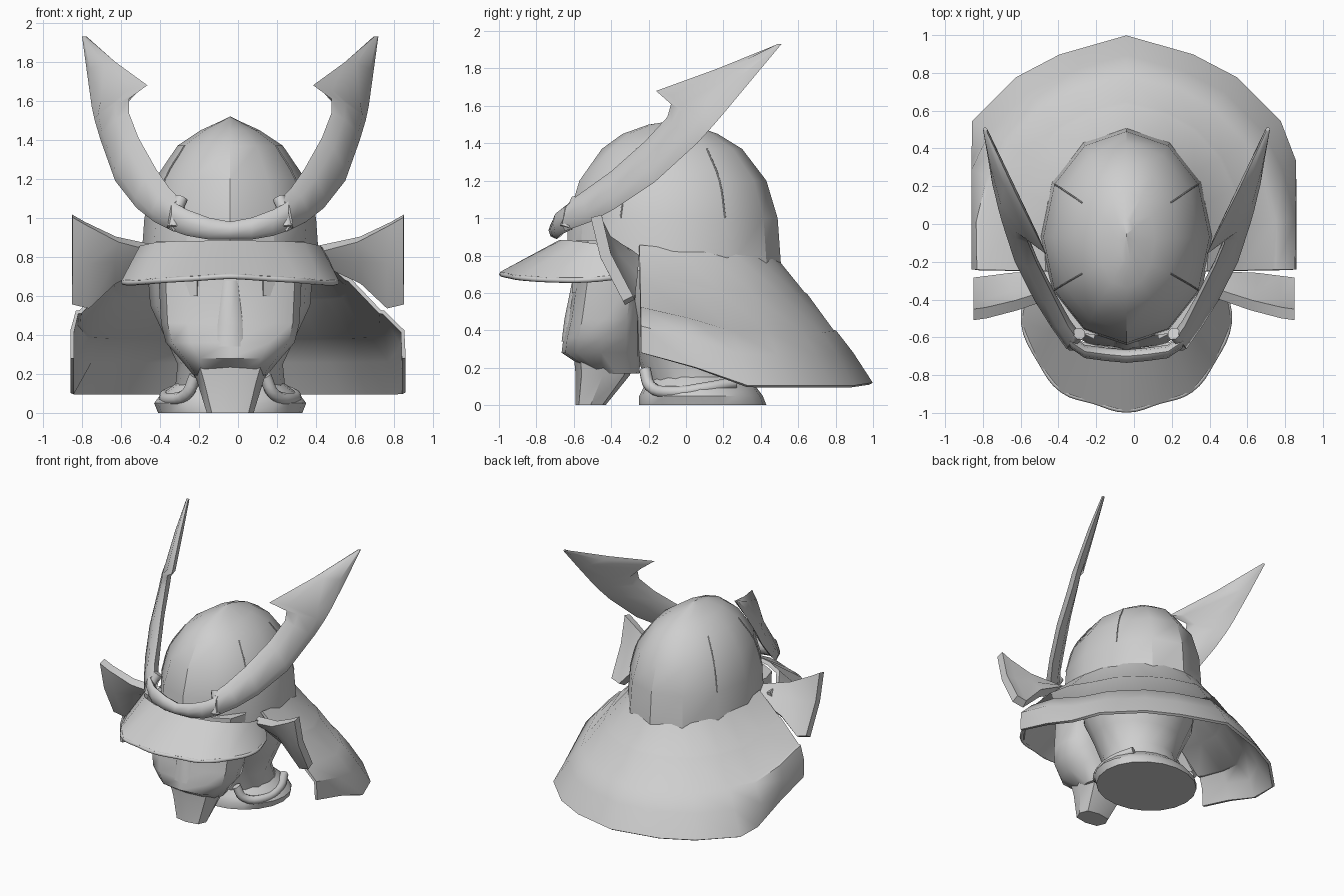
import bpy
import bmesh
from math import sin, cos, pi, radians
from mathutils import Vector

cube = bpy.data.objects.get("Cube")
if cube:
    bpy.data.objects.remove(cube)

GREY = (0.62, 0.62, 0.62, 1)
steel = bpy.data.materials.new("pale_grey")
steel.use_nodes = True
steel.diffuse_color = GREY
steel.node_tree.nodes["Principled BSDF"].inputs["Base Color"].default_value = GREY

MID = -0.04  # the helmet's own centre line
SIDE = 0.85  # flat outer limit of the neck guard and ear plates


def finish(obj, angle=35, thick=0):
    """Give the part its material, wall thickness and shading."""
    bpy.ops.object.select_all(action='DESELECT')
    obj.select_set(True)
    bpy.context.view_layer.objects.active = obj
    obj.data.materials.clear()
    obj.data.materials.append(steel)
    if thick:
        wall = obj.modifiers.new("wall", 'SOLIDIFY')
        wall.thickness, wall.offset = thick, 0
        bpy.ops.object.modifier_apply(modifier=wall.name)
    bpy.ops.object.shade_smooth_by_angle(angle=radians(angle))
    return obj


def loft(name, rows, closed=True, **look):
    """Skin a list of equally long point rows."""
    bm = bmesh.new()
    grid = [[bm.verts.new(p) for p in row] for row in rows]
    n = len(rows[0])
    for low, high in zip(grid, grid[1:]):
        for i in range(n if closed else n - 1):
            j = (i + 1) % n
            bm.faces.new((low[i], low[j], high[j], high[i]))
    if closed:
        bm.faces.new(grid[0][::-1])
        bm.faces.new(grid[-1])
    bmesh.ops.remove_doubles(bm, verts=bm.verts, dist=0.0005)
    bmesh.ops.recalc_face_normals(bm, faces=bm.faces)
    mesh = bpy.data.meshes.new(name)
    bm.to_mesh(mesh)
    bm.free()
    obj = bpy.data.objects.new(name, mesh)
    bpy.context.collection.objects.link(obj)
    return finish(obj, **look)


def ring(z, half, front, back, sides=12, power=1.0):
    """Oval cross-section; a power under one squares it off."""
    def shape(v):
        return abs(v) ** power * (1 if v >= 0 else -1)
    y, depth = (front + back) / 2, (back - front) / 2
    turns = [2 * pi * i / sides for i in range(sides)]
    return [(MID + half * shape(sin(t)), y - depth * shape(cos(t)), z) for t in turns]


def both_sides(half):
    """Mirror a row that ends on the centre line."""
    return [(MID + x, y, z) for x, y, z in half] + [(MID - x, y, z) for x, y, z in half[-2::-1]]


def tube(name, points, radius):
    curve = bpy.data.curves.new(name, 'CURVE')
    curve.dimensions = '3D'
    curve.bevel_depth, curve.bevel_resolution = radius, 2
    curve.use_fill_caps = True
    curve.resolution_u = 4
    line = curve.splines.new('BEZIER')
    line.bezier_points.add(len(points) - 1)
    for knot, p in zip(line.bezier_points, points):
        knot.co = p
        knot.handle_left_type = knot.handle_right_type = 'AUTO'
    obj = bpy.data.objects.new(name, curve)
    bpy.context.collection.objects.link(obj)
    bpy.ops.object.select_all(action='DESELECT')
    obj.select_set(True)
    bpy.context.view_layer.objects.active = obj
    bpy.ops.object.convert(target='MESH')
    return finish(bpy.context.object, 50)


# Paneled bowl with a ridged crown
dome = [(0.72, 0.46, -0.64, 0.51), (1.0, 0.44, -0.63, 0.49), (1.2, 0.385, -0.57, 0.43),
        (1.37, 0.27, -0.45, 0.30), (1.45, 0.15, -0.34, 0.17), (1.5, 0.04, -0.2, 0.03),
        (1.52, 0, -0.07, -0.05)]
loft("helmet_bowl", [ring(*r) for r in dome], angle=32)

# Raised seams between the bowl panels
for k in (2, 4, 8, 10):
    path = [Vector(ring(*r)[k]) for r in dome[1:4]]
    tube("bowl_seam", path, 0.004)

# Brim over the face
brim_in = [(0.47, -0.3, 0.83), (0.45, -0.44, 0.85), (0.37, -0.56, 0.865),
           (0.24, -0.63, 0.87), (0.12, -0.66, 0.87), (0, -0.67, 0.87)]
brim_out = [(0.51, -0.33, 0.69), (0.545, -0.52, 0.67), (0.455, -0.73, 0.67),
            (0.34, -0.88, 0.68), (0.17, -0.94, 0.69), (0, -0.985, 0.7)]
loft("brim", [both_sides(r) for r in (brim_in, brim_out)], False, thick=0.03)
tube("brim_edge", both_sides(brim_out), 0.014)

# Flared neck guard with slight plate steps, cut flat at both sides
guard_in = [(0.42, -0.25, 0.85), (0.43, -0.06, 0.83), (0.41, 0.11, 0.81), (0.35, 0.26, 0.8),
            (0.26, 0.37, 0.79), (0.14, 0.44, 0.79), (0, 0.47, 0.79)]
guard_out = [(1.0, -0.24, 0.28), (1.0, 0.05, 0.2), (0.92, 0.33, 0.1), (0.81, 0.54, 0.1),
             (0.58, 0.77, 0.1), (0.35, 0.89, 0.1), (0, 0.99, 0.115)]
guard_rows = []
for t, lift in ((0, 0), (0.3, 0.01), (0.33, 0.02), (0.6, 0.01), (0.63, 0.025), (0.8, 0.025), (1, 0)):
    row = [Vector(a).lerp(Vector(b), t) + Vector((0, 0, lift)) for a, b in zip(guard_in, guard_out)]
    guard_rows.append([(max(-SIDE, min(SIDE, x)), y, z) for x, y, z in both_sides(row)])
loft("neck_guard", guard_rows, False, angle=40, thick=0.02)

for side, label in ((1, "left"), (-1, "right")):
    # Turned-back ear plate
    ear = [[(0.41, -0.36, 0.84), (0.62, -0.43, 0.89), (0.78, -0.47, 0.97), (SIDE, -0.48, 1.01)],
           [(0.41, -0.31, 0.81), (0.64, -0.38, 0.79), (0.77, -0.42, 0.78), (SIDE, -0.43, 0.8)],
           [(0.43, -0.27, 0.78), (0.64, -0.28, 0.68), (0.77, -0.3, 0.55), (SIDE, -0.31, 0.57)]]
    loft(label + "_ear_plate", [[(side * x, y, z) for x, y, z in r] for r in ear], False,
         angle=40, thick=0.06)

    # Barbed horn: outer edge, inner edge, half thickness
    horn = [((0.29, -0.65, 0.93), (0.26, -0.61, 1.1), 0.042),
            ((0.39, -0.51, 0.98), (0.31, -0.54, 1.15), 0.04),
            ((0.48, -0.38, 1.05), (0.38, -0.4, 1.25), 0.038),
            ((0.59, -0.17, 1.19), (0.47, -0.22, 1.41), 0.036),
            ((0.665, 0.06, 1.4), (0.52, -0.1, 1.54), 0.033),
            ((0.695, 0.15, 1.5), (0.52, -0.08, 1.61), 0.031),
            ((0.71, 0.21, 1.57), (0.425, -0.16, 1.68), 0.03),
            ((0.735, 0.36, 1.75), (0.59, 0.17, 1.8), 0.024),
            ((0.755, 0.51, 1.93), (0.74, 0.49, 1.93), 0.01)]
    rows = []
    for outer, inner, half in horn:
        a, b = Vector(outer), Vector(inner)
        out = Vector((0.85, -0.5, 0.1)).normalized() * half
        points = (a, a.lerp(b, 0.25) + out, a.lerp(b, 0.75) + out,
                  b, a.lerp(b, 0.75) - out, a.lerp(b, 0.25) - out)
        rows.append([(MID + side * p.x, p.y, p.z) for p in points])
    loft(label + "_horn", rows, angle=55)

    # Collar where the horn meets the crest bar
    collar = [(MID + side * x, y, z) for x, y, z in
              ((0.29, -0.64, 0.95), (0.28, -0.61, 1.03), (0.25, -0.58, 1.1))]
    tube(label + "_horn_collar", collar, 0.035)

    # Cord lying round the foot of the neck
    cord = [(MID + side * x, y, z) for x, y, z in
            ((0.18, -0.22, 0.19), (0.22, -0.19, 0.1), (0.31, -0.07, 0.07), (0.33, 0.1, 0.09),
             (0.26, 0.26, 0.12))]
    tube(label + "_neck_cord", cord, 0.032)

    # Brow corner above the eye
    loft(label + "_brow", [[(MID + side * x, y, z) for x, y in
                            ((0.16, -0.55), (0.17, -0.61), (0.23, -0.58), (0.24, -0.5))]
                           for z in (0.6, 0.72)])

# Curved crest bar joining the horns: path point, half height
bar_path = [(0.3, -0.62, 1.01), (0.22, -0.675, 0.975), (0.11, -0.69, 0.945), (0, -0.7, 0.935)]
bar_rows = []
for x, y, z in both_sides(bar_path):
    tall = 0.045 + 0.1 * abs(x - MID)
    bar_rows.append([(x, y + 0.035 * cos(a), z + tall * sin(a))
                     for a in [pi * i / 4 for i in range(8)]])
loft("crest_bar", bar_rows, angle=50)

# Face mask
mask = [(0.17, 0.17, -0.5, -0.25), (0.28, 0.26, -0.665, -0.24), (0.36, 0.33, -0.655, -0.24),
        (0.46, 0.355, -0.63, -0.24), (0.66, 0.365, -0.6, -0.22), (0.88, 0.38, -0.6, -0.2)]
loft("face_mask", [ring(*r, power=0.7) for r in mask], angle=45)

# Nose ridge
nose = [(0.34, 0.1, -0.665, -0.55), (0.46, 0.08, -0.65, -0.55), (0.68, 0.05, -0.605, -0.55)]
loft("nose", [ring(*r, sides=8) for r in nose], angle=60)

# Throat guard below the chin
throat = [(0, 0.12, -0.59, -0.43), (0.16, 0.17, -0.59, -0.3), (0.27, 0.21, -0.6, -0.26)]
loft("throat_guard", [ring(*r, sides=8, power=0.7) for r in throat])

# Head and neck
neck = [(0.05, 0.29, -0.18, 0.34), (0.25, 0.27, -0.26, 0.27), (0.4, 0.34, -0.3, 0.3),
        (0.55, 0.41, -0.36, 0.36), (0.8, 0.43, -0.4, 0.44)]
loft("head", [ring(*r, sides=16) for r in neck])

# Collar disc the neck stands on
base = [(0, 0.37, -0.25, 0.43), (0.05, 0.39, -0.25, 0.41), (0.09, 0.36, -0.23, 0.38),
        (0.15, 0.28, -0.2, 0.31)]
loft("neck_base", [ring(*r, sides=20) for r in base])
